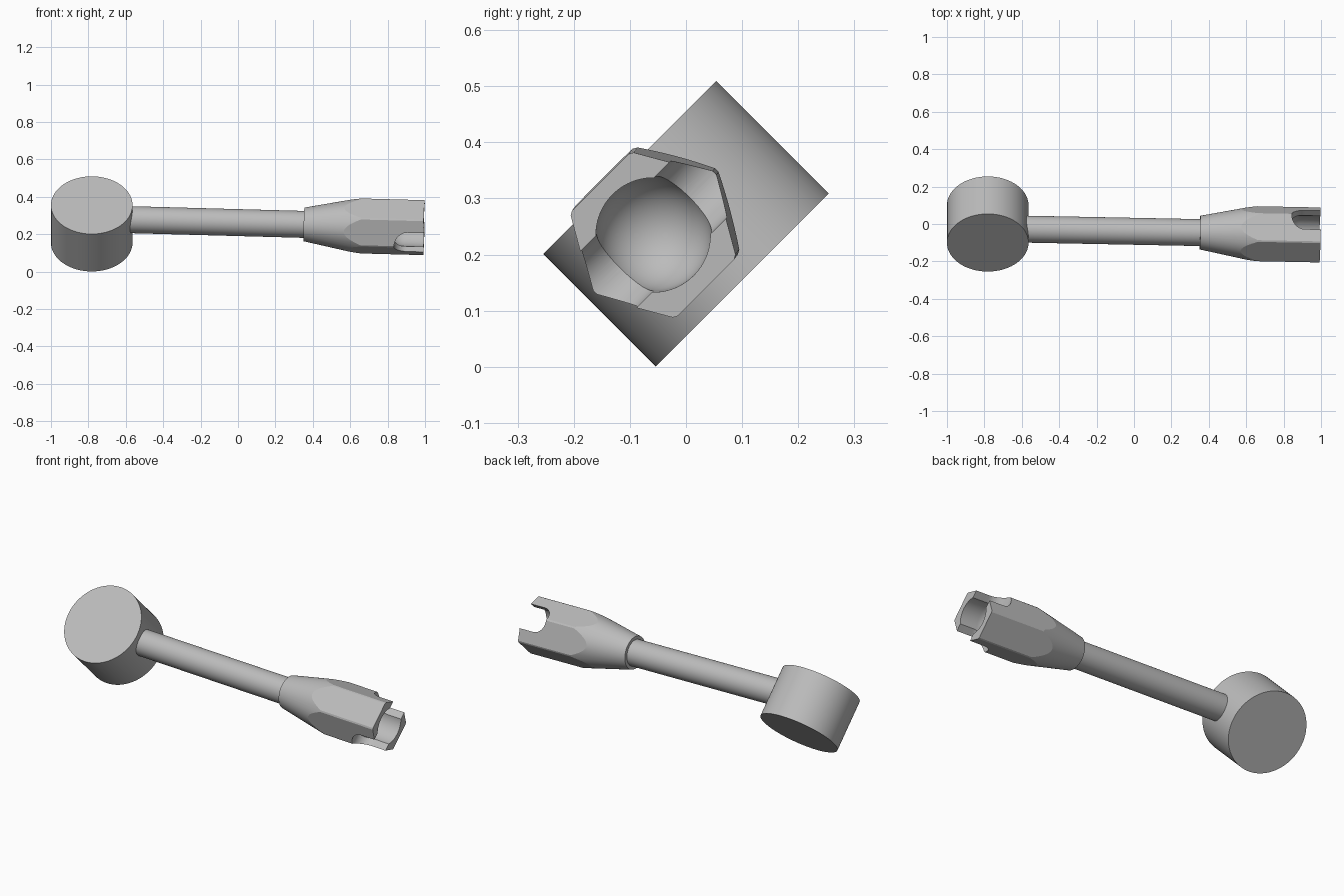
import bpy, bmesh, math
from mathutils import Matrix, Vector

cube = bpy.data.objects.get("Cube")
if cube:
    bpy.data.objects.remove(cube, do_unlink=True)

grey = bpy.data.materials.new("plain grey")
grey.use_nodes = True
colour = (0.5, 0.5, 0.5, 1)
grey.diffuse_color = colour
grey.node_tree.nodes["Principled BSDF"].inputs["Base Color"].default_value = colour

# Tool frame: X along the shaft, Y along the end slot, Z along the head's axis
u = Vector((1, -0.0197, -0.0273)).normalized()
v = Vector((0, 1, 1))
v = (v - u * v.dot(u)).normalized()
w = u.cross(v)
tool = Matrix((u, v, w)).transposed().to_4x4()
tool.translation = (0, -0.039, 0.262)


def make(name, bm, matrix):
    bmesh.ops.recalc_face_normals(bm, faces=bm.faces)
    mesh = bpy.data.meshes.new(name)
    bm.to_mesh(mesh)
    bm.free()
    mesh.materials.append(grey)
    obj = bpy.data.objects.new(name, mesh)
    obj.matrix_world = matrix
    bpy.context.collection.objects.link(obj)
    return obj


def lathe(name, profile, matrix, steps=96):
    """Turn (position, radius) points about the X axis."""
    bm = bmesh.new()
    verts = [bm.verts.new((x, 0, r)) for x, r in profile]
    edges = [bm.edges.new(pair) for pair in zip(verts, verts[1:])]
    bmesh.ops.spin(bm, geom=verts + edges, axis=(1, 0, 0), cent=(0, 0, 0),
                   angle=math.tau, steps=steps, use_merge=True)
    bmesh.ops.remove_doubles(bm, verts=bm.verts, dist=1e-5)
    return make(name, bm, matrix)


def prism(name, outline, direction, matrix):
    """Extrude a closed outline along a vector."""
    bm = bmesh.new()
    face = bm.faces.new([bm.verts.new(p) for p in outline])
    out = bmesh.ops.extrude_face_region(bm, geom=[face], use_keep_orig=True)
    new = [g for g in out["geom"] if isinstance(g, bmesh.types.BMVert)]
    bmesh.ops.translate(bm, verts=new, vec=direction)
    return make(name, bm, matrix)


def select(obj):
    bpy.ops.object.select_all(action="DESELECT")
    obj.select_set(True)
    bpy.context.view_layer.objects.active = obj


def cut(obj, cutter, operation):
    mod = obj.modifiers.new("cut", "BOOLEAN")
    mod.operation = operation
    mod.solver = "EXACT"
    mod.object = cutter
    select(obj)
    bpy.ops.object.modifier_apply(modifier=mod.name)
    bpy.data.objects.remove(cutter, do_unlink=True)


# Round head, tipped forward
head_frame = (Matrix.Translation((-0.782, 0, 0.255))
              @ Matrix.Rotation(math.radians(45), 4, "X")
              @ Matrix.Rotation(math.radians(-90), 4, "Y"))
h, r = 0.1415, 0.218
head = lathe("head", [(-h, 0), (-h, r), (h, r), (h, 0)], head_frame)

# Shaft
shaft = lathe("shaft", [(-0.75, 0), (-0.75, 0.072), (0.4, 0.072), (0.4, 0)], tool)

# Socket: flared sleeve, trimmed to a hexagon
end = 0.995
socket = lathe("socket", [(0.353, 0), (0.353, 0.09), (0.66, 0.151),
                          (end, 0.151), (end, 0)], tool)
corner = 0.133 / math.cos(math.pi / 6)
hexagon = [(0.2, corner * math.cos(i * math.pi / 3), corner * math.sin(i * math.pi / 3))
           for i in range(6)]
cut(socket, prism("hex_trim", hexagon, (1, 0, 0), tool), "INTERSECT")

# Round-bottomed bore
bore_x, bore_r, n = 0.89, 0.102, 16
arc = [(bore_x - bore_r * math.cos(i * math.pi / 2 / n),
        bore_r * math.sin(i * math.pi / 2 / n)) for i in range(n + 1)]
cut(socket, lathe("bore", arc + [(1.1, bore_r), (1.1, 0)], tool), "DIFFERENCE")

# U-shaped slot through two opposite corners
slot_x, slot_r = 0.91, 0.071
u_shape = [(slot_x - slot_r * math.sin(i * math.pi / 32), -0.3,
            slot_r * math.cos(i * math.pi / 32)) for i in range(33)]
u_shape += [(1.1, -0.3, -slot_r), (1.1, -0.3, slot_r)]
cut(socket, prism("slot", u_shape, (0, 0.6, 0), tool), "DIFFERENCE")

for obj in (head, shaft, socket):
    select(obj)
    bpy.ops.object.shade_smooth_by_angle(angle=math.radians(9))
